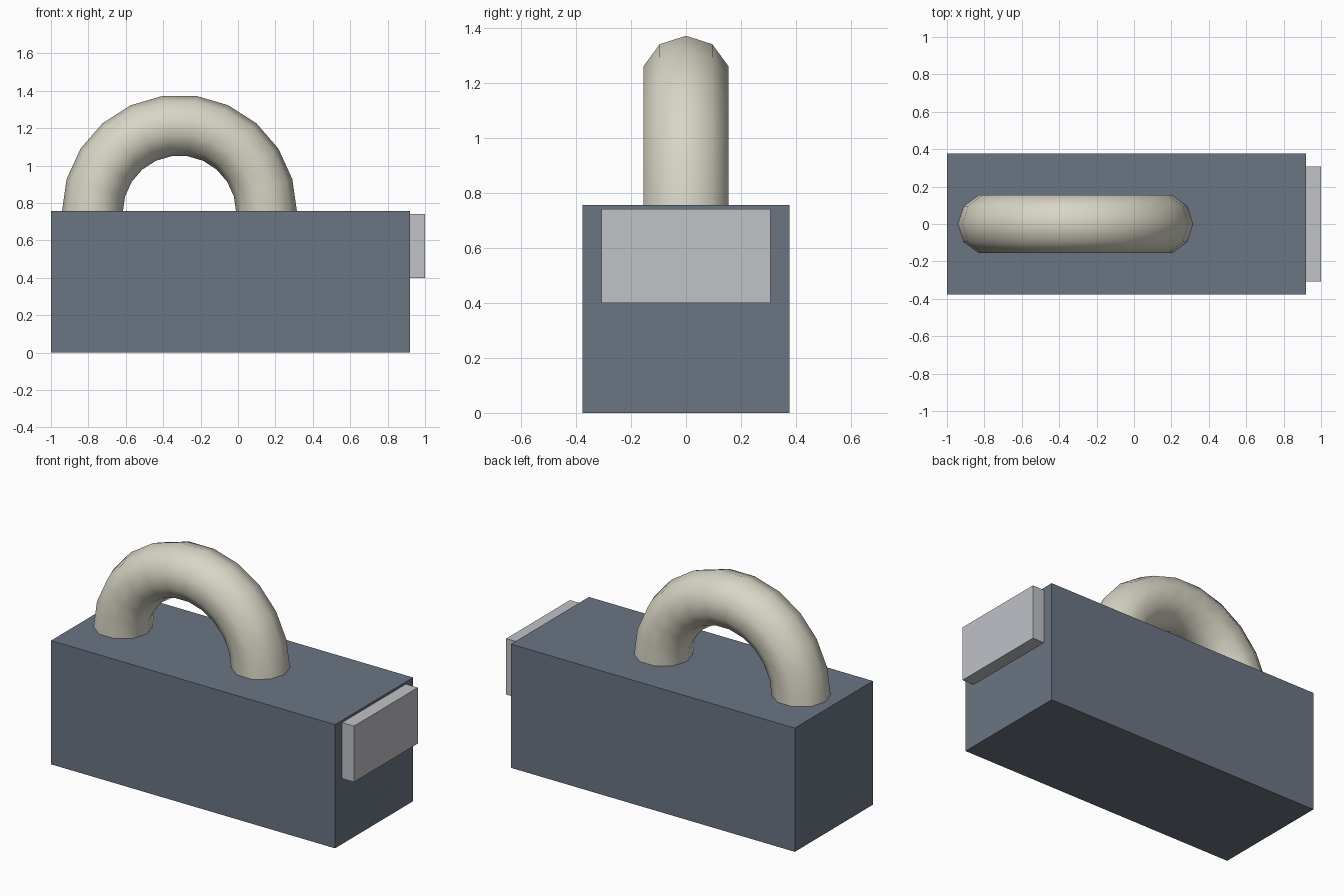
import bpy
import bmesh
import math
from mathutils import Matrix

default = bpy.data.objects.get("Cube")
if default:
    bpy.data.objects.remove(default, do_unlink=True)


def make_material(name, colour):
    mat = bpy.data.materials.new(name)
    mat.use_nodes = True
    mat.diffuse_color = (*colour, 1)
    mat.node_tree.nodes["Principled BSDF"].inputs["Base Color"].default_value = (*colour, 1)
    return mat


def make_box(name, low, high, mat):
    """Box spanning two opposite corners."""
    size = [b - a for a, b in zip(low, high)]
    centre = [(a + b) / 2 for a, b in zip(low, high)]
    mesh = bpy.data.meshes.new(name)
    bm = bmesh.new()
    bmesh.ops.create_cube(bm, size=1, matrix=Matrix.Translation(centre) @ Matrix.Diagonal((*size, 1)))
    bm.to_mesh(mesh)
    bm.free()
    mesh.materials.append(mat)
    obj = bpy.data.objects.new(name, mesh)
    bpy.context.collection.objects.link(obj)
    return obj


slate = make_material("slate grey", (0.147, 0.178, 0.227))
silver = make_material("light grey", (0.53, 0.54, 0.575))
cream = make_material("warm cream", (0.69, 0.67, 0.56))

# Main block and the plate on its left end
make_box("body", (-1, -0.377, 0), (0.92, 0.377, 0.756), slate)
make_box("end_plate", (0.92, -0.308, 0.4), (1, 0.308, 0.742), silver)

# Arched handle: upper half of an upright ring, its feet just inside the block
handle_z = 0.75
bpy.ops.mesh.primitive_torus_add(
    major_segments=22, minor_segments=10, major_radius=0.466, minor_radius=0.163,
    location=(-0.313, 0, handle_z), rotation=(math.pi / 2, 0, 0))
handle = bpy.context.object
handle.name = "handle"
bpy.ops.object.transform_apply(location=True, rotation=True, scale=True)
bm = bmesh.new()
bm.from_mesh(handle.data)
bmesh.ops.bisect_plane(bm, geom=bm.verts[:] + bm.edges[:] + bm.faces[:], dist=0.001,
                       plane_co=(0, 0, handle_z), plane_no=(0, 0, 1), clear_inner=True)
bm.to_mesh(handle.data)
bm.free()
handle.data.materials.append(cream)
bpy.ops.object.shade_smooth()
